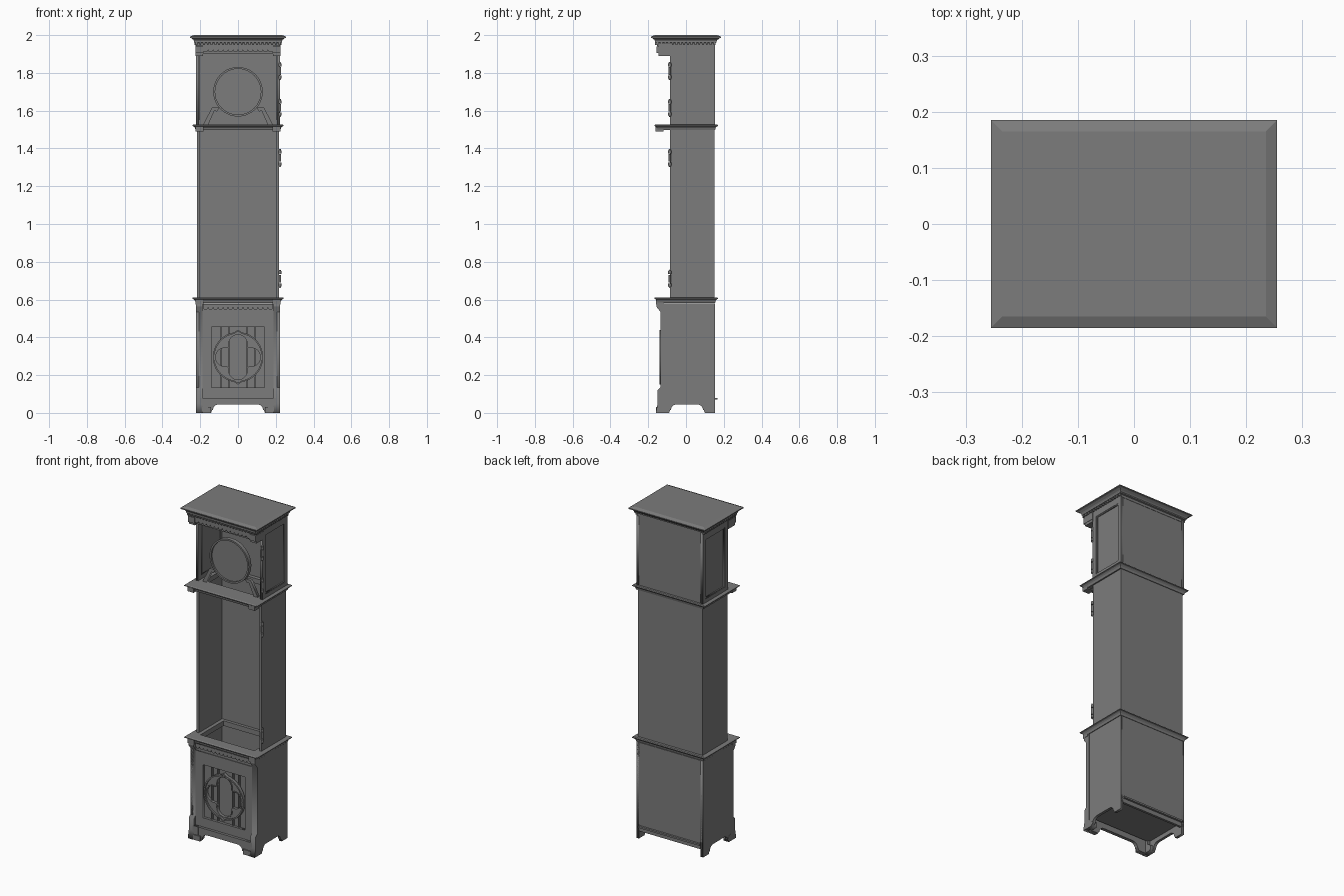
import bpy, bmesh, math
from mathutils import Matrix, Vector

cube = bpy.data.objects.get("Cube")
if cube:
    bpy.data.objects.remove(cube)

wood = bpy.data.materials.new("grey wood")
wood.use_nodes = True
GREY = (0.2, 0.2, 0.2, 1)
wood.diffuse_color = GREY
wood.node_tree.nodes["Principled BSDF"].inputs["Base Color"].default_value = GREY


def finish(name, bm):
    bmesh.ops.recalc_face_normals(bm, faces=bm.faces)
    mesh = bpy.data.meshes.new(name)
    bm.to_mesh(mesh)
    bm.free()
    mesh.materials.append(wood)
    ob = bpy.data.objects.new(name, mesh)
    bpy.context.collection.objects.link(ob)
    return ob


def boxes(name, spans):
    """Boxes given as (x0, x1, y0, y1, z0, z1), joined in one object."""
    bm = bmesh.new()
    for x0, x1, y0, y1, z0, z1 in spans:
        m = Matrix.Translation(((x0 + x1) / 2, (y0 + y1) / 2, (z0 + z1) / 2))
        m = m @ Matrix.Diagonal((x1 - x0, y1 - y0, z1 - z0, 1))
        bmesh.ops.create_cube(bm, size=1, matrix=m)
    return finish(name, bm)


def both(spans):
    """Mirror box spans across x."""
    return spans + [(-b, -a, *rest) for a, b, *rest in spans]


def moulding(name, profile, ring=False):
    """Rectangular loft through (half width, front, back, z)."""
    bm = bmesh.new()
    loops = [[bm.verts.new(p) for p in ((-w, f, z), (w, f, z), (w, b, z), (-w, b, z))]
             for w, f, b, z in profile]
    pairs = list(zip(loops, loops[1:]))
    if ring:
        pairs.append((loops[-1], loops[0]))
    else:
        bm.faces.new(loops[0])
        bm.faces.new(loops[-1])
    for lo, hi in pairs:
        for i in range(4):
            j = (i + 1) % 4
            bm.faces.new((lo[i], lo[j], hi[j], hi[i]))
    return finish(name, bm)


def plate(name, outlines, pos, depth, side=False):
    """Flat cut-out; later outlines are holes. Faces y, or x if side."""
    cu = bpy.data.curves.new(name, 'CURVE')
    cu.dimensions, cu.fill_mode, cu.extrude = '2D', 'BOTH', depth / 2
    for pts in outlines:
        sp = cu.splines.new('POLY')
        sp.points.add(len(pts) - 1)
        for p, (a, b) in zip(sp.points, pts):
            p.co = (a, b, 0, 1)
        sp.use_cyclic_u = True
    tmp = bpy.data.objects.new(name + "_outline", cu)
    bpy.context.collection.objects.link(tmp)
    mesh = bpy.data.meshes.new_from_object(tmp.evaluated_get(bpy.context.evaluated_depsgraph_get()))
    bpy.data.objects.remove(tmp)
    if side:
        m = Matrix(((0, 0, 1, pos), (1, 0, 0, 0), (0, 1, 0, 0), (0, 0, 0, 1)))
    else:
        m = Matrix(((1, 0, 0, 0), (0, 0, -1, pos), (0, 1, 0, 0), (0, 0, 0, 1)))
    bm = bmesh.new()
    bm.from_mesh(mesh)
    bmesh.ops.remove_doubles(bm, verts=bm.verts, dist=0.00001)
    bm.transform(m)
    bpy.data.meshes.remove(mesh)
    return finish(name, bm)


def rect(a0, a1, b0, b1):
    return [(a0, b0), (a1, b0), (a1, b1), (a0, b1)]


def arc(cx, cz, r, start, end, n):
    angles = [math.radians(start + (end - start) * i / n) for i in range(n + 1)]
    return [(cx + r * math.cos(a), cz + r * math.sin(a)) for a in angles]


def circle(cz, r, n=40):
    return arc(0, cz, r, 0, 360, n)[:-1]


def arched(a0, a1, foot0, foot1, rise, top):
    """Skirt outline with a bracket-foot opening along the bottom."""
    r = 0.035
    return ([(a0, 0), (foot0, 0), (foot0 + .006, .014)]
            + arc(foot0 + .006 + r, .014, rise - .014, 180, 90, 6)
            + arc(foot1 - .006 - r, .014, rise - .014, 90, 0, 6)
            + [(foot1 - .006, .014), (foot1, 0), (a1, 0), (a1, top), (a0, top)])


def scallops(half, top, bottom, n):
    step = 2 * half / n
    pts = [(half, top), (-half, top)]
    for i in range(n):
        pts += arc(-half + step * (i + .5), bottom + step / 2, step / 2 - .001, 180, 360, 6)
    return pts


BACK = .154

# Base cabinet: sides, back, floor and front skirt
for s, side in ((-1, "right"), (1, "left")):
    plate(f"base_{side}_side", [arched(-.135, BACK, -.09, .1, .045, .58)], s * .214, .016, True)
boxes("base_back", [(-.215, .215, .14, BACK, .045, .58)])
boxes("base_floor", [(-.205, .205, -.12, .166, .07, .08)])
plate("base_front_skirt", [arched(-.2, .2, -.143, .143, .045, .08)], -.14, .02)

# Front corner feet and pilasters
for s, side in ((-1, "right"), (1, "left")):
    plate(f"{side}_pilaster",
          [[(-.16, 0), (-.09, 0), (-.084, .03), (-.11, .045), (-.11, .58), (-.155, .58),
            (-.155, .56), (-.135, .535), (-.135, .135), (-.15, .12), (-.15, .05)]],
          s * .206, .034, True)
boxes("front_feet", both([(.143, .19, -.158, -.135, 0, .03), (.16, .19, -.152, -.135, .03, .08)]))

# Base front panel with pierced tracery
plate("base_panel_frame", [rect(-.19, .19, .08, .53), rect(-.14, .14, .135, .455)], -.126, .016)
boxes("base_panel_back", [(-.19, .19, -.112, -.106, .08, .53)])
boxes("base_panel_bars", both([(.046, .054, -.124, -.11, .135, .455),
                               (.086, .094, -.124, -.11, .135, .455)]))
CZ = .295
outer = [(x * 1.0, z + (.012 * (1 if z > CZ else -1) if abs(x) < .001 else 0))
         for x, z in circle(CZ, .133)]
rim = [(x * .94, CZ + (z - CZ) * .94) for x, z in outer]
quatrefoil, inset = [], []
for k in range(4):
    a = math.radians(90 * k)
    cx, cz = .07 * math.cos(a), CZ + .07 * math.sin(a)
    quatrefoil += arc(cx, cz, .055, 90 * k - 108, 90 * k + 108, 14)
    inset += arc(cx, cz, .049, 90 * k - 104, 90 * k + 104, 14)
plate("tracery_rim", [outer, rim], -.13, .02)
plate("tracery_plate", [rim, quatrefoil], -.122, .016)
plate("quatrefoil_edge", [quatrefoil, inset], -.125, .018)

# Base frieze
boxes("base_frieze", [(-.19, .19, -.13, -.11, .53, .58)])
plate("base_frieze_trim", [scallops(.185, .575, .545, 14)], -.135, .012)

# Open ledges between the sections
def ledge(name, top, inner, front, back):
    moulding(name, [(inner, front, back, top - .03), (.224, -.15, BACK, top - .03),
                    (.228, -.153, .157, top - .018), (.234, -.16, .163, top - .011),
                    (.242, -.168, .17, top - .008), (.242, -.168, .17, top - .004),
                    (.236, -.162, .165, top), (inner, front, back, top)], True)

ledge("lower_ledge", .612, .18, -.10, .12)
ledge("upper_ledge", 1.527, .18, -.06, .12)
boxes("upper_ledge_blocks", both([(.183, .225, -.162, -.12, 1.49, 1.515)]))
boxes("lower_ledge_blocks", both([(.183, .225, -.16, -.12, .573, .6)]))

# Waist: open at the front
boxes("waist_sides", both([(.202, .216, -.085, .15, .6, 1.51)]))
boxes("waist_back", [(-.21, .21, .138, .15, .6, 1.51)])

# Hood: framed side panels and back
for s, side in ((-1, "right"), (1, "left")):
    plate(f"hood_{side}_frame", [rect(-.085, BACK, 1.52, 1.955), rect(-.053, .132, 1.55, 1.91)],
          s * .214, .016, True)
    plate(f"hood_{side}_bead", [rect(-.053, .132, 1.55, 1.91), rect(-.047, .126, 1.556, 1.904)],
          s * .212, .016, True)
    boxes(f"hood_{side}_panel", [tuple(sorted((s * .208, s * .214))) + (-.06, .14, 1.54, 1.92)])
boxes("hood_back", [(-.21, .21, .142, .152, 1.52, 1.955)])

# Dial and its splayed stand
plate("dial", [circle(1.7, .124)], -.068, .012)
plate("dial_rim", [circle(1.7, .131), circle(1.7, .121)], -.072, .024)
for s, side in ((-1, "right"), (1, "left")):
    leg = [(.185, 1.525), (.137, 1.618), (.098, 1.618), (.112, 1.595), (.125, 1.6), (.158, 1.525)]
    plate(f"dial_{side}_leg", [[(s * x, z) for x, z in leg]], -.066, .018)

# Hood frieze, corner blocks and dentils
boxes("hood_frieze", [(-.2, .2, -.14, -.085, 1.9, 1.95)])
plate("hood_frieze_trim", [scallops(.185, 1.943, 1.908, 14)], -.144, .012)
boxes("hood_corner_blocks", both([(.185, .224, -.145, -.08, 1.89, 1.955),
                                  (.183, .226, -.155, -.08, 1.905, 1.94)]))
dentils = [(x - .005, x + .005, -.163, -.15, 1.948, 1.96)
           for x in [-.22 + .02 * i for i in range(23)]]
dentils += both([(.22, .23, y - .005, y + .005, 1.948, 1.96)
                 for y in [-.15 + .02 * i for i in range(16)]])
boxes("dentils", dentils)

# Cornice and top
moulding("cornice", [(.222, -.153, BACK, 1.943), (.222, -.153, BACK, 1.958),
                     (.232, -.163, .162, 1.961), (.232, -.163, .162, 1.968),
                     (.236, -.167, .167, 1.975), (.246, -.177, .177, 1.983),
                     (.255, -.185, .185, 1.986), (.255, -.185, .185, 1.992),
                     (.235, -.165, .165, 2.0)])

# Hinge barrels on the left front edge
bm = bmesh.new()
for z in (1.81, 1.615, 1.35, .71):
    for dz, r, h in ((-.032, .008, .016), (0, .006, .04), (.032, .008, .016)):
        bmesh.ops.create_cone(bm, cap_ends=True, segments=12, radius1=r, radius2=r, depth=h,
                              matrix=Matrix.Translation((.222, -.086, z + dz)))
    for dz in (-.042, .042):
        bmesh.ops.create_uvsphere(bm, u_segments=8, v_segments=6, radius=.006,
                                  matrix=Matrix.Translation((.222, -.086, z + dz)))
finish("hinges", bm)
